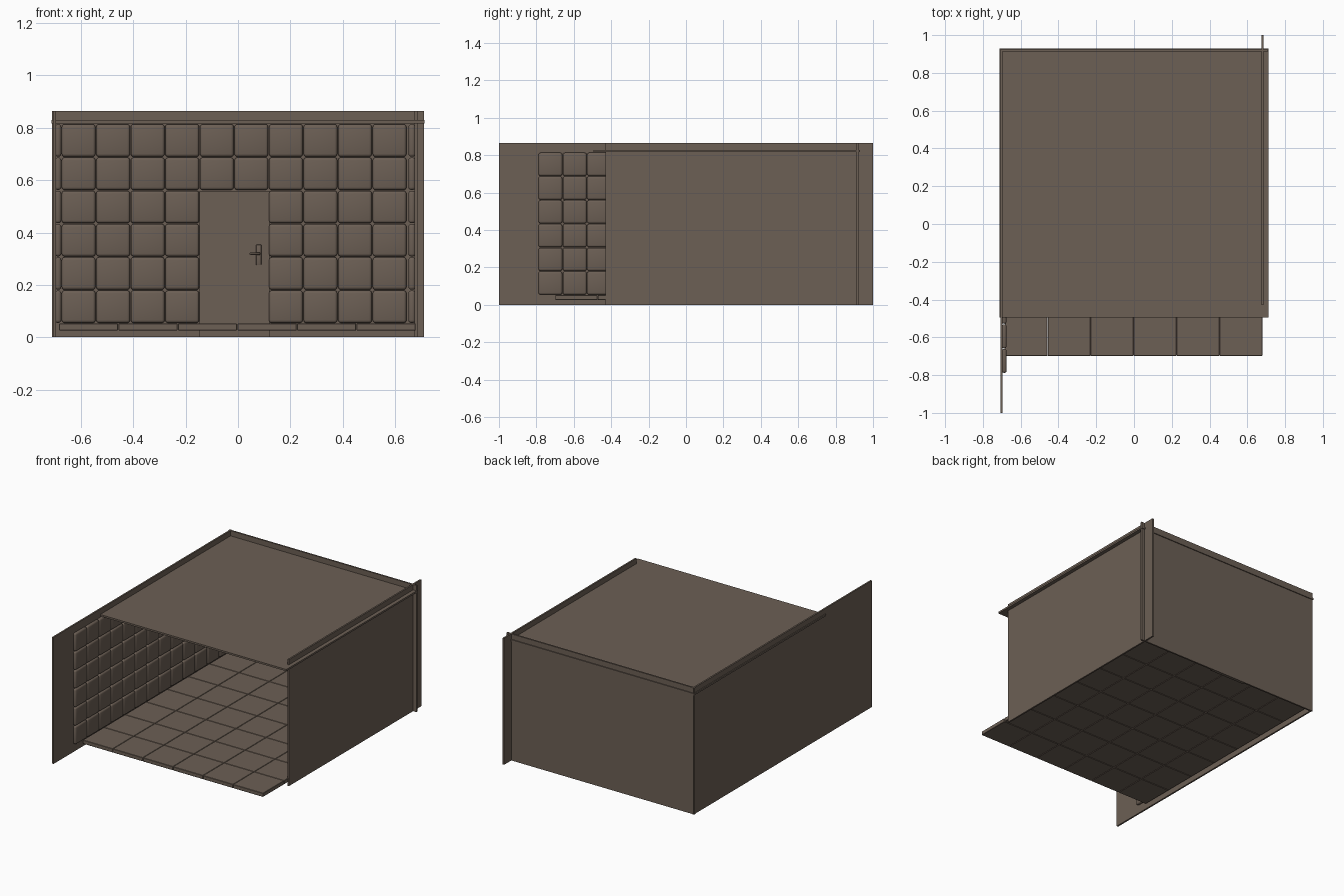
import bpy, bmesh
from mathutils import Matrix, Vector

if "Cube" in bpy.data.objects:
    bpy.data.objects.remove(bpy.data.objects["Cube"])

mat = bpy.data.materials.new("warm_brown")
mat.diffuse_color = (0.15, 0.115, 0.09, 1)
mat.use_nodes = True
mat.node_tree.nodes["Principled BSDF"].inputs["Base Color"].default_value = mat.diffuse_color


def add_box(bm, lo, hi, bevel=0.0, segs=3):
    """Append a box given by two corners, optionally with rounded edges."""
    lo, hi = Vector(lo), Vector(hi)
    m = Matrix.Translation((lo + hi) / 2) @ Matrix.Diagonal((*(hi - lo), 1))
    verts = bmesh.ops.create_cube(bm, size=1, matrix=m)["verts"]
    if bevel:
        edges = list({e for v in verts for e in v.link_edges})
        bmesh.ops.bevel(bm, geom=edges, offset=bevel, segments=segs,
                        profile=0.5, affect='EDGES')


def finish(name, bm, smooth=False):
    me = bpy.data.meshes.new(name)
    bm.to_mesh(me)
    bm.free()
    me.materials.append(mat)
    ob = bpy.data.objects.new(name, me)
    bpy.context.collection.objects.link(ob)
    if smooth:
        bpy.ops.object.select_all(action='DESELECT')
        ob.select_set(True)
        bpy.context.view_layer.objects.active = ob
        bpy.ops.object.shade_smooth_by_angle()
    return ob


def box(name, lo, hi, bevel=0.0, segs=2):
    bm = bmesh.new()
    add_box(bm, lo, hi, bevel, segs)
    return finish(name, bm, bevel > 0)


Z0, PZ = 0.053, 0.127      # pad rows
PX, PY = 0.132, 0.13       # pad column widths
GAP, ROUND = 0.0015, 0.011


def pads(name, axis, start, pitch, cols, rows, depth):
    """Grid of padded cushions; axis 'x' runs along the back wall, 'y' along a side."""
    bm = bmesh.new()
    for c in cols:
        for r in rows:
            a, b = start + c * pitch + GAP, start + (c + 1) * pitch - GAP
            z, t = Z0 + r * PZ + GAP, Z0 + (r + 1) * PZ - GAP
            if axis == 'x':
                add_box(bm, (a, depth[0], z), (b, depth[1], t), ROUND)
            else:
                add_box(bm, (depth[0], a, z), (depth[1], b, t), ROUND)
    finish(name, bm, True)


# Wall and ceiling slabs
box("left_wall", (-0.706, -1.0, 0), (-0.695, 0.925, 0.865))
box("right_wall", (0.675, -0.43, 0), (0.686, 1.0, 0.865))
box("back_wall", (-0.71, 0.912, 0), (0.71, 0.923, 0.865))
box("ceiling", (-0.712, -0.495, 0.817), (0.712, 0.929, 0.829))

# Floor tiles
bm = bmesh.new()
T = 0.2275
for i in range(6):
    for j in range(7):
        x, y = -0.685 + i * T, -0.70 + j * T
        add_box(bm, (x + 0.001, y + 0.001, 0.026), (x + T - 0.001, y + T - 0.001, 0.052), 0.002, 1)
finish("floor_tiles", bm)

# Wall padding, leaving the doorway free
back = (0.888, 0.914)
pads("back_pads_left", 'x', -0.675, PX, range(0, 4), range(6), back)
pads("back_pads_right", 'x', -0.675, PX, range(6, 10), range(6), back)
pads("back_pads_over_door", 'x', -0.675, PX, range(4, 6), range(4, 6), back)
pads("left_wall_pads", 'y', -0.79, PY, range(13), range(6), (-0.699, -0.675))
pads("right_wall_pads", 'y', -0.40, PY, range(10), range(6), (0.651, 0.678))

# Door with frame strips and handle
box("door", (-0.141, 0.902, 0), (0.114, 0.914, 0.552))
box("door_frame_left", (-0.147, 0.899, 0), (-0.142, 0.914, 0.558))
box("door_frame_right", (0.115, 0.899, 0), (0.12, 0.914, 0.558))
box("door_frame_top", (-0.142, 0.899, 0.553), (0.115, 0.914, 0.558))
box("handle_plate", (0.069, 0.897, 0.275), (0.089, 0.904, 0.354), 0.003)
box("handle_stem", (0.074, 0.876, 0.314), (0.084, 0.9, 0.324), 0.003)
box("handle_lever", (0.044, 0.872, 0.315), (0.085, 0.88, 0.323), 0.003)
